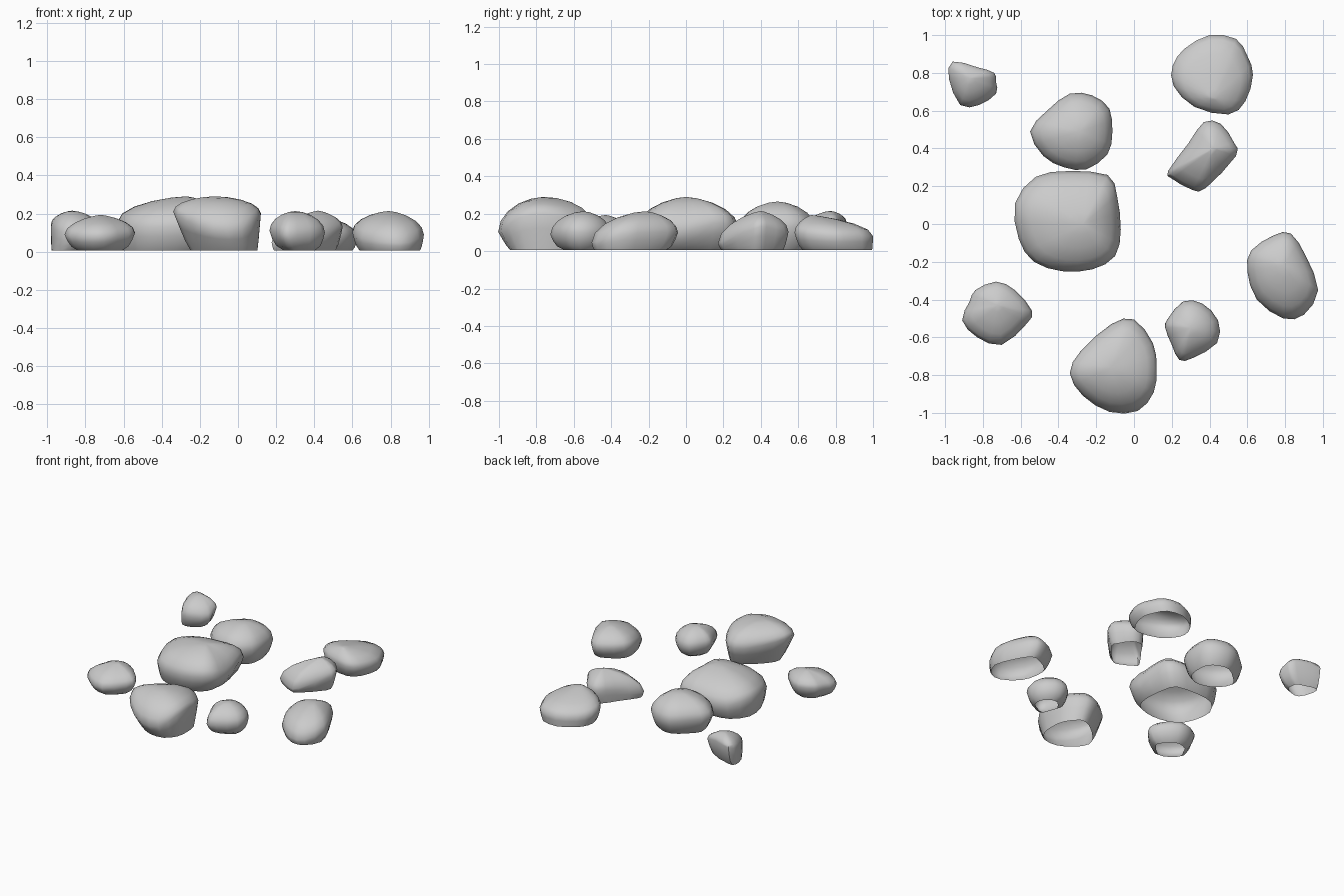
import bpy
import math
from mathutils import Vector


def smooth_loop(pts, steps=2):
    """Closed Catmull-Rom curve through the outline points."""
    out, n = [], len(pts)
    for i in range(n):
        a, b, c, d = (Vector(pts[(i + k) % n]) for k in (-1, 0, 1, 2))
        for s in range(steps):
            t = s / steps
            out.append(0.5 * (2 * b + (c - a) * t + (2 * a - 5 * b + 4 * c - d) * t * t
                              + (3 * b - a - 3 * c + d) * t ** 3))
    return out


def rock(name, outline, apex, base, base_scale, flat=1.25, bulge=0.5):
    """Hollow stone: undercut base ring, belly outline (x, y, z), domed top."""
    belly = smooth_loop(outline)
    n = len(belly)
    mid = sum(belly, Vector()) / n
    apex = Vector(apex)
    foot = [Vector((base[0] + (p.x - mid.x) * base_scale,
                    base[1] + (p.y - mid.y) * base_scale, 0.005)) for p in belly]
    rings = [foot]
    # underside, between a straight cone and a rounded bowl
    for z in (0.25, 0.6):
        u = z + (math.sqrt(1 - (1 - z) ** 2) - z) * bulge
        rings.append([Vector((f.x + (p.x - f.x) * u, f.y + (p.y - f.y) * u,
                              f.z + (p.z - f.z) * z)) for f, p in zip(foot, belly)])
    rings.append(belly)
    # dome
    for k in range(1, 5):
        a = math.radians(90) * k / 5
        r, h = math.cos(a) ** flat, math.sin(a)
        rings.append([Vector((apex.x + (p.x - apex.x) * r,
                              apex.y + (p.y - apex.y) * r,
                              p.z + (apex.z - p.z) * h)) for p in belly])
    verts = [v for ring in rings for v in ring] + [apex]
    faces = [(j * n + i, j * n + (i + 1) % n, (j + 1) * n + (i + 1) % n, (j + 1) * n + i)
             for j in range(len(rings) - 1) for i in range(n)]
    top = (len(rings) - 1) * n
    faces += [(top + i, top + (i + 1) % n, len(verts) - 1) for i in range(n)]
    me = bpy.data.meshes.new(name)
    me.from_pydata(verts, [], faces)
    ob = bpy.data.objects.new(name, me)
    bpy.context.collection.objects.link(ob)
    bpy.ops.object.select_all(action='DESELECT')
    ob.select_set(True)
    bpy.context.view_layer.objects.active = ob
    bpy.ops.object.shade_smooth_by_angle(angle=math.radians(55))


# Outlines run counter-clockwise seen from above
rock("large_centre_rock",
     [(-.07, -.03, .10), (-.09, .15, .15), (-.14, .26, .14), (-.35, .28, .12),
      (-.52, .25, .12), (-.63, .11, .16), (-.61, -.08, .14), (-.53, -.20, .13),
      (-.38, -.25, .13), (-.22, -.24, .14), (-.10, -.17, .14)],
     (-.27, .0, .29), (-.36, .01), .82, 1.3)
rock("front_rock",
     [(.12, -.76, .20), (.10, -.63, .17), (0, -.505, .15), (-.12, -.53, .15),
      (-.28, -.67, .19), (-.34, -.79, .21), (-.27, -.91, .16), (-.13, -.995, .11),
      (.02, -.99, .11), (.105, -.89, .18)],
     (-.12, -.76, .29), (-.05, -.76), .76, 1.1, .15)
rock("back_centre_rock",
     [(-.115, .48, .13), (-.13, .61, .13), (-.22, .68, .12), (-.34, .69, .12),
      (-.46, .60, .13), (-.55, .49, .13), (-.48, .36, .13), (-.37, .30, .13),
      (-.25, .29, .13), (-.14, .37, .13)],
     (-.29, .49, .265), (-.30, .49), .72, 1.2)
rock("back_right_rock",
     [(.63, .79, .08), (.60, .89, .08), (.54, .98, .08), (.40, 1.0, .08), (.27, .93, .08),
      (.205, .84, .09), (.21, .73, .10), (.32, .62, .11), (.50, .58, .10),
      (.59, .65, .09)],
     (.42, .67, .193), (.42, .82), .88, 1.7)
rock("inner_right_rock",
     [(.54, .36, .12), (.53, .43, .13), (.46, .53, .10), (.37, .54, .11), (.29, .43, .09),
      (.18, .28, .05), (.20, .24, .05), (.31, .18, .04), (.38, .19, .05)],
     (.42, .40, .215), (.35, .35), .86, 1.6, .4)
rock("right_rock",
     [(.975, -.35, .09), (.91, -.17, .10), (.83, -.05, .10), (.74, -.06, .10),
      (.62, -.14, .11), (.60, -.25, .10), (.65, -.40, .07), (.79, -.50, .05),
      (.90, -.48, .05)],
     (.79, -.22, .213), (.79, -.29), .84, 1.3)
rock("front_right_pebble",
     [(.445, -.51, .10), (.36, -.42, .10), (.26, -.41, .10), (.18, -.50, .11),
      (.165, -.55, .11), (.20, -.64, .10), (.24, -.72, .09), (.31, -.71, .09),
      (.44, -.63, .10)],
     (.30, -.55, .213), (.31, -.56), .55, 1.2, .7)
rock("front_left_rock",
     [(-.54, -.46, .10), (-.63, -.35, .11), (-.73, -.305, .11), (-.84, -.35, .11),
      (-.87, -.41, .10), (-.91, -.51, .09), (-.83, -.60, .08), (-.70, -.64, .08),
      (-.57, -.53, .09)],
     (-.72, -.43, .193), (-.73, -.47), .62, 1.5, .6)
rock("back_left_pebble",
     [(-.73, .75, .12), (-.74, .80, .14), (-.83, .83, .16), (-.96, .86, .15),
      (-.98, .77, .13), (-.92, .63, .10), (-.82, .63, .10), (-.73, .69, .09)],
     (-.87, .77, .215), (-.88, .74), .68, 1.3, .6)
